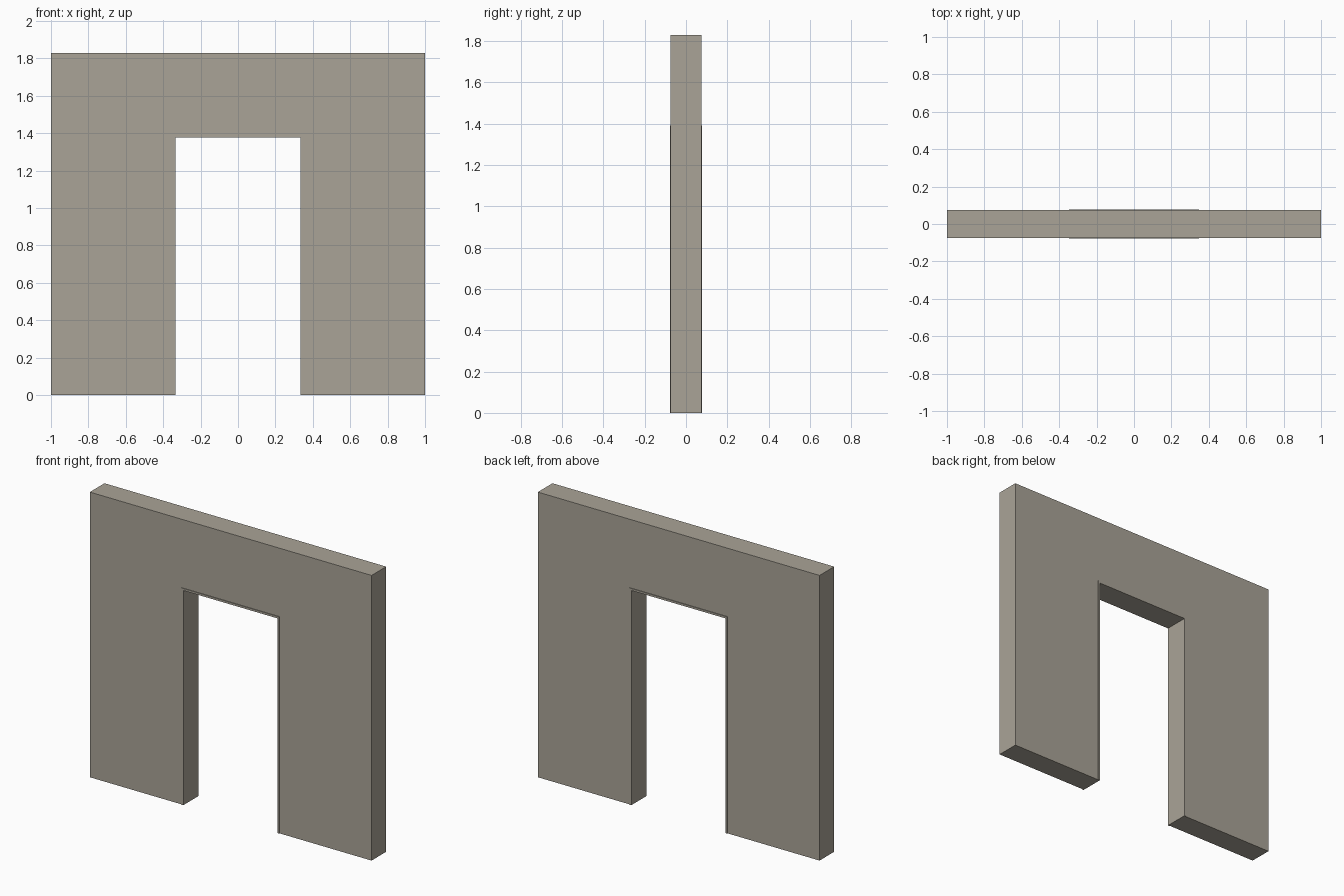
import bpy, bmesh

if "Cube" in bpy.data.objects:
    bpy.data.objects.remove(bpy.data.objects["Cube"])

WIDTH, HEIGHT = 1.0, 1.83            # half width and full height of the wall
WALL_Y, FRAME_Y = 0.074, 0.078       # half depths
OPEN_X, OPEN_Z = 0.334, 1.378        # half width and height of the doorway
RIM = 0.013                          # thickness of the door lining


def arch(name, outer_x, outer_z, inner_x, inner_z, half_y):
    """Square-headed arch profile extruded along y."""
    right = [(inner_x, inner_z), (inner_x, 0), (outer_x, 0), (outer_x, outer_z)]
    profile = right + [(-x, z) for x, z in reversed(right)]
    bm = bmesh.new()
    face = bm.faces.new([bm.verts.new((x, -half_y, z)) for x, z in profile])
    ext = bmesh.ops.extrude_face_region(bm, geom=[face], use_keep_orig=True)
    moved = [v for v in ext["geom"] if isinstance(v, bmesh.types.BMVert)]
    bmesh.ops.translate(bm, verts=moved, vec=(0, 2 * half_y, 0))
    bmesh.ops.recalc_face_normals(bm, faces=bm.faces)
    mesh = bpy.data.meshes.new(name)
    bm.to_mesh(mesh)
    bm.free()
    obj = bpy.data.objects.new(name, mesh)
    bpy.context.collection.objects.link(obj)
    return obj


# Stone colour shared by both parts
stone = bpy.data.materials.new("stone")
stone.diffuse_color = (0.40, 0.37, 0.31, 1)
stone.use_nodes = True
stone.node_tree.nodes["Principled BSDF"].inputs["Base Color"].default_value = stone.diffuse_color

# Wall slab with doorway, and the thin lining standing slightly proud of it
wall = arch("wall", WIDTH, HEIGHT, OPEN_X + RIM, OPEN_Z + RIM, WALL_Y)
lining = arch("doorway_lining", OPEN_X + RIM, OPEN_Z + RIM, OPEN_X, OPEN_Z, FRAME_Y)
for part in (wall, lining):
    part.data.materials.append(stone)
